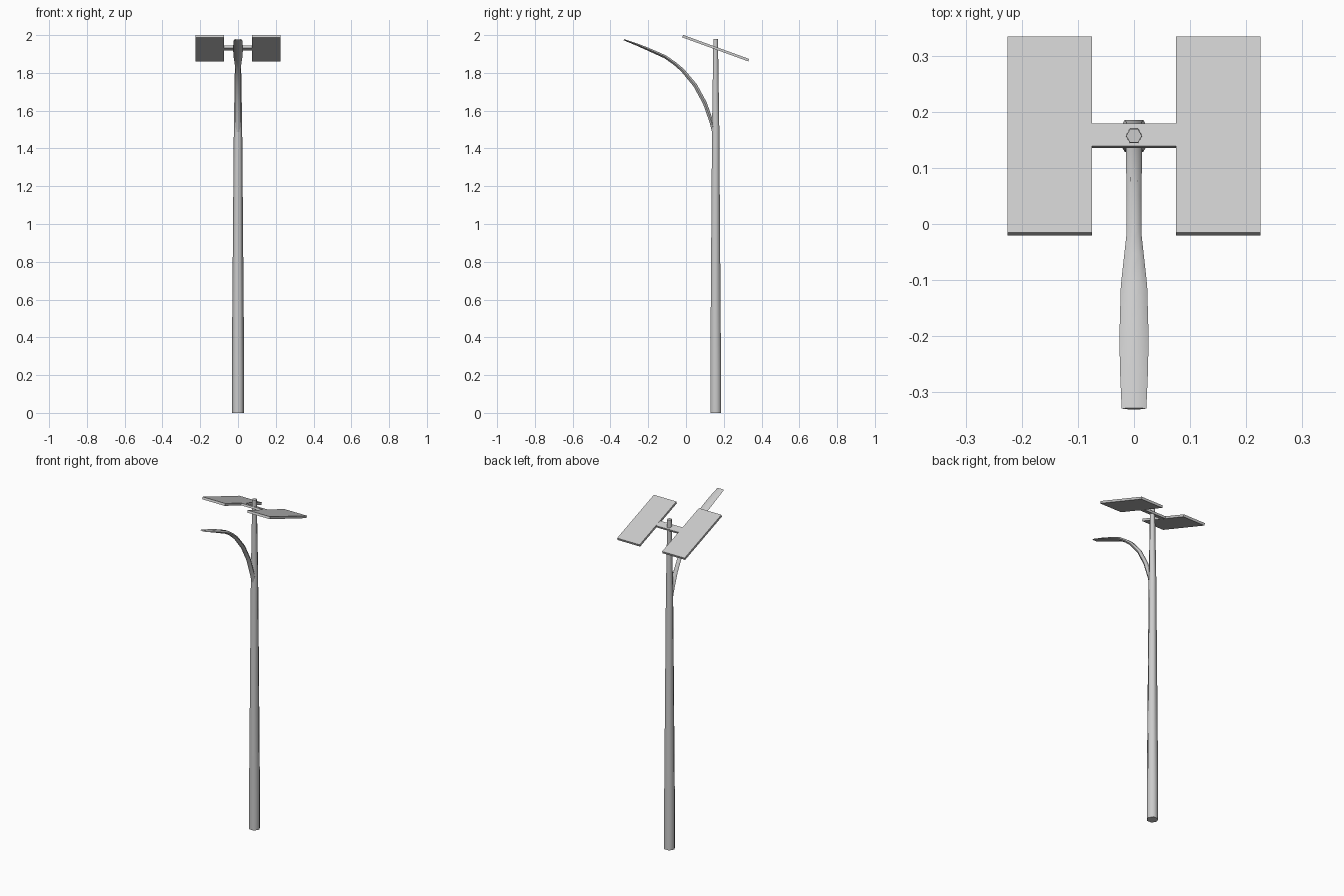
import bpy, bmesh, math
from mathutils import Vector, Matrix

cube = bpy.data.objects.get("Cube")
if cube:
    bpy.data.objects.remove(cube, do_unlink=True)

GREY = (0.6, 0.6, 0.6, 1)
metal = bpy.data.materials.new("grey metal")
metal.use_nodes = True
metal.diffuse_color = GREY
metal.node_tree.nodes["Principled BSDF"].inputs["Base Color"].default_value = GREY

POLE_Y = 0.157
SIDES = 6


def finish(name, bm, smooth=False):
    bmesh.ops.recalc_face_normals(bm, faces=bm.faces)
    mesh = bpy.data.meshes.new(name)
    bm.to_mesh(mesh)
    bm.free()
    mesh.materials.append(metal)
    obj = bpy.data.objects.new(name, mesh)
    bpy.context.collection.objects.link(obj)
    if smooth:
        bpy.ops.object.select_all(action='DESELECT')
        obj.select_set(True)
        bpy.context.view_layer.objects.active = obj
        bpy.ops.object.shade_smooth_by_angle(angle=math.radians(65))
    return obj


def loft(name, stations):
    """Hexagonal tube through (y, z, half_width, half_depth) stations."""
    bm = bmesh.new()
    points = [Vector((0, y, z)) for y, z, _, _ in stations]
    rings = []
    for i, (_, _, width, depth) in enumerate(stations):
        along = (points[min(i + 1, len(points) - 1)] - points[max(i - 1, 0)]).normalized()
        across = Vector((1, 0, 0))
        normal = along.cross(across)
        ring = []
        for k in range(SIDES):
            a = math.tau * k / SIDES
            ring.append(bm.verts.new(points[i] + across * width * math.cos(a)
                                     + normal * depth * math.sin(a)))
        rings.append(ring)
    for low, high in zip(rings, rings[1:]):
        for k in range(SIDES):
            n = (k + 1) % SIDES
            bm.faces.new((low[k], low[n], high[n], high[k]))
    bm.faces.new(rings[0])
    bm.faces.new(rings[-1])
    return finish(name, bm, smooth=True)


def tilted_slab(name, x, size):
    """Box centred on the pole head, sloping down towards the back."""
    bm = bmesh.new()
    bmesh.ops.create_cube(bm, size=1)
    bmesh.ops.scale(bm, vec=size, verts=bm.verts)
    bmesh.ops.rotate(bm, matrix=Matrix.Rotation(math.radians(-20), 3, 'X'), verts=bm.verts)
    bmesh.ops.translate(bm, vec=(x, POLE_Y, 1.931), verts=bm.verts)
    return finish(name, bm)


# Tapering pole with a straight foot
loft("pole", [(POLE_Y, z, r, r) for z, r in
              ((0, 0.033), (0.2, 0.033), (1.52, 0.022), (1.98, 0.014))])

# Curved arm that widens and flattens into the lamp head
loft("lamp_arm", [
    (0.148, 1.49, 0.014, 0.012),
    (0.135, 1.54, 0.014, 0.012),
    (0.100, 1.64, 0.014, 0.012),
    (0.048, 1.735, 0.013, 0.012),
    (-0.019, 1.815, 0.0135, 0.011),
    (-0.060, 1.850, 0.018, 0.010),
    (-0.110, 1.885, 0.0235, 0.010),
    (-0.200, 1.925, 0.026, 0.009),
    (-0.260, 1.950, 0.025, 0.007),
    (-0.329, 1.976, 0.022, 0.004),
])

# Solar panels either side, joined by a crossbar
for side, name in ((1, "left_solar_panel"), (-1, "right_solar_panel")):
    tilted_slab(name, side * 0.15, (0.15, 0.372, 0.0137))
tilted_slab("panel_crossbar", 0, (0.152, 0.042, 0.0125))
